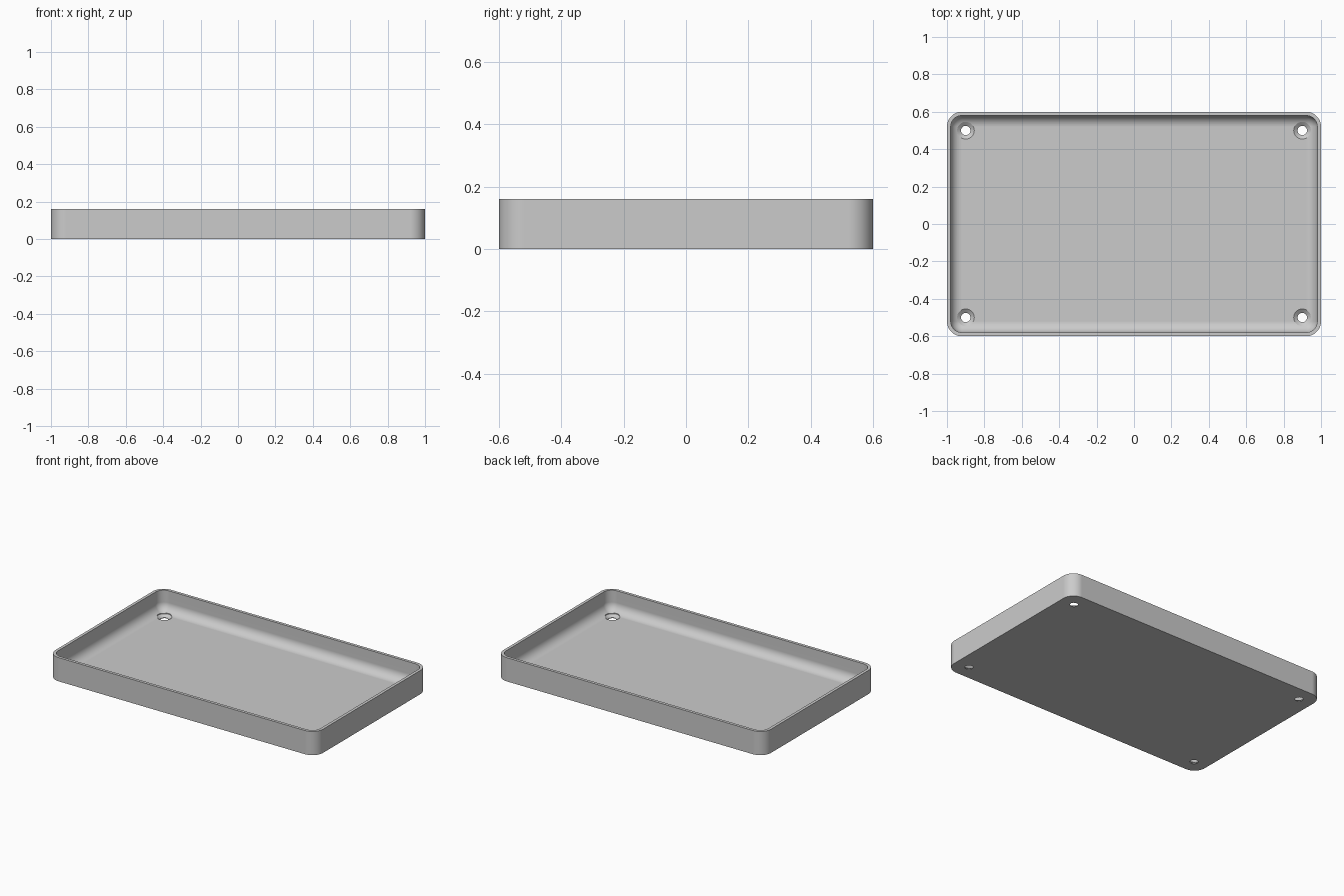
import bpy, bmesh
from math import sin, cos, pi, radians

if "Cube" in bpy.data.objects:
    bpy.data.objects.remove(bpy.data.objects["Cube"])

HALF_X, HALF_Y, HEIGHT = 1.0, 0.6, 0.16
WALL, FLOOR, CORNER = 0.02, 0.02, 0.08
FILLET = CORNER - WALL
STEPS = 12

grey = bpy.data.materials.new("light grey")
grey.use_nodes = True
grey.diffuse_color = (0.6, 0.6, 0.6, 1)
grey.node_tree.nodes["Principled BSDF"].inputs["Base Color"].default_value = (0.6, 0.6, 0.6, 1)


def make_object(name, bm):
    bmesh.ops.remove_doubles(bm, verts=bm.verts, dist=1e-5)
    bmesh.ops.recalc_face_normals(bm, faces=bm.faces)
    mesh = bpy.data.meshes.new(name)
    bm.to_mesh(mesh)
    bm.free()
    mesh.materials.append(grey)
    obj = bpy.data.objects.new(name, mesh)
    bpy.context.collection.objects.link(obj)
    return obj


def skin(bm, loops):
    """Join matching closed loops and cap both ends."""
    rings = [[bm.verts.new(p) for p in loop] for loop in loops]
    for a, b in zip(rings, rings[1:]):
        for i in range(len(a)):
            j = (i + 1) % len(a)
            bm.faces.new((a[i], a[j], b[j], b[i]))
    bm.faces.new(rings[0])
    bm.faces.new(rings[-1])


def rounded_rectangle(inset, z):
    points = []
    for k, (sx, sy) in enumerate(((1, 1), (-1, 1), (-1, -1), (1, -1))):
        for i in range(STEPS + 1):
            a = (k + i / STEPS) * pi / 2
            r = CORNER - inset
            points.append((sx * (HALF_X - CORNER) + r * cos(a),
                           sy * (HALF_Y - CORNER) + r * sin(a), z))
    return points


def circle(x, y, r, z, sides=48):
    return [(x + r * cos(2 * pi * i / sides), y + r * sin(2 * pi * i / sides), z)
            for i in range(sides)]


# Tray shell: outer wall, flat rim, inner wall, rounded inner edge and floor
profile = [(0, 0), (0, HEIGHT), (WALL, HEIGHT)]
for i in range(STEPS + 1):
    a = i / STEPS * pi / 2
    profile.append((CORNER - FILLET * cos(a), FLOOR + FILLET * (1 - sin(a))))
bm = bmesh.new()
skin(bm, [rounded_rectangle(d, z) for d, z in profile])
tray = make_object("tray", bm)

# Countersunk screw holes, one in each corner
bm = bmesh.new()
for x in (-0.9, 0.9):
    for y in (-0.5, 0.5):
        skin(bm, [circle(x, y, r, z) for r, z in
                  ((0.025, -0.02), (0.025, 0.004), (0.046, FLOOR), (0.046, 0.12))])
cutter = make_object("screw_hole_cutter", bm)
cutter.hide_render = True

cut = tray.modifiers.new("screw_holes", "BOOLEAN")
cut.operation = "DIFFERENCE"
cut.solver = "EXACT"
cut.object = cutter
bpy.context.view_layer.objects.active = tray
tray.select_set(True)
bpy.ops.object.modifier_apply(modifier=cut.name)
bpy.data.objects.remove(cutter)

# Smooth curves with crisp edges and flat floors
bpy.ops.object.shade_smooth_by_angle(angle=radians(30))
weighted = tray.modifiers.new("even_normals", "WEIGHTED_NORMAL")
weighted.keep_sharp = True
